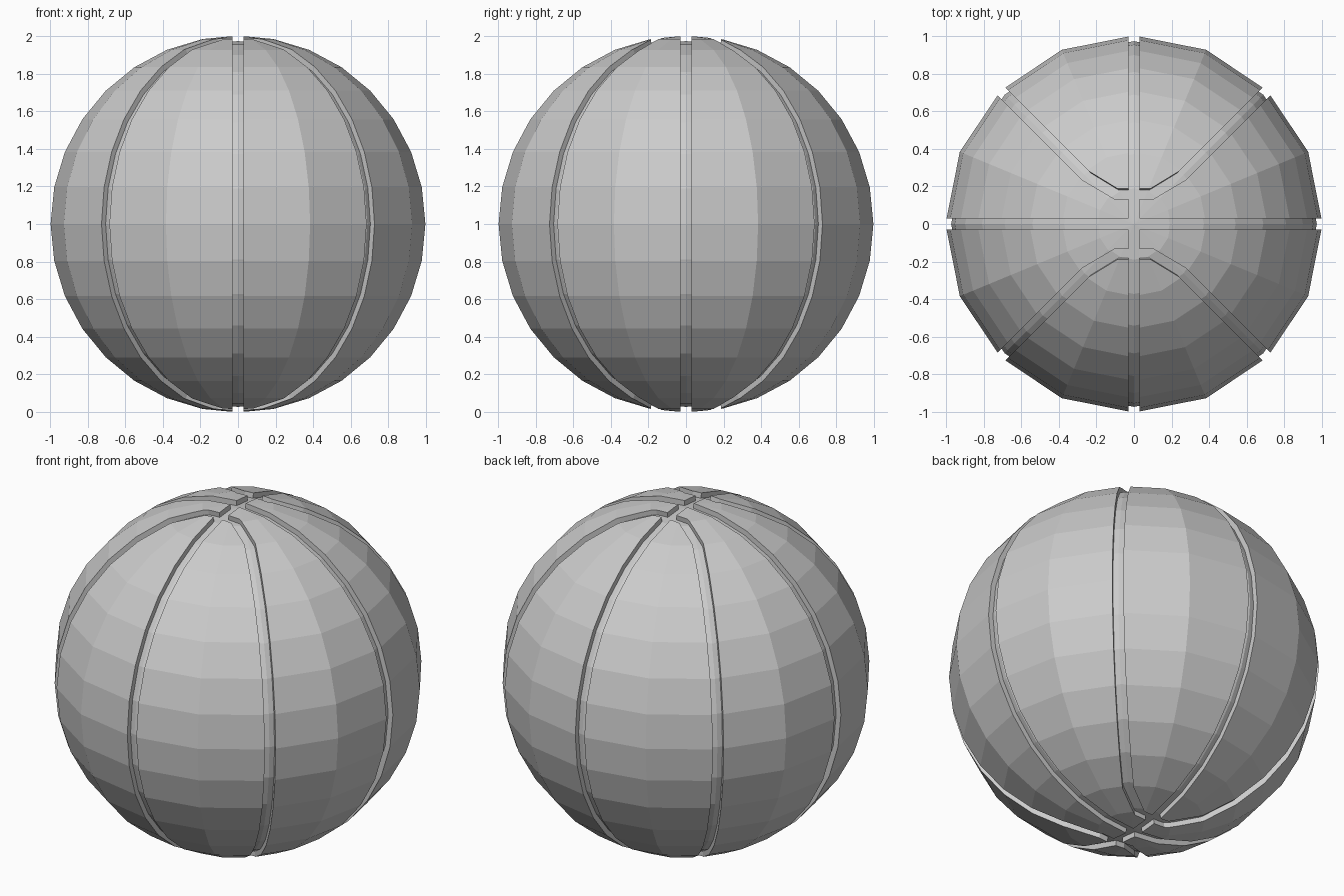
import bpy, bmesh
from mathutils import Vector

if "Cube" in bpy.data.objects:
    bpy.data.objects.remove(bpy.data.objects["Cube"])

HALF = 0.03      # half width of the straight seams
DEPTH = 0.97     # seam floor radius factor

# seam edges seen from the top in the +x +y quarter, as (slope, offset) lines y = m*x + c
OUTER = [(0, 0.188), (0.61, 0.135), (1, 0.042)]
INNER = [(0, 0.133), (0.59, 0.072), (1, -0.042)]


def height(lines, x):
    return max(m * x + c for m, c in lines)


def cut(bm, co, no, clear=False):
    bmesh.ops.bisect_plane(bm, geom=bm.verts[:] + bm.edges[:] + bm.faces[:],
                           dist=1e-5, plane_co=co, plane_no=no, clear_inner=clear)


def in_seam(f):
    c = f.calc_center_median()
    return (c.x < HALF or c.y < HALF
            or height(INNER, c.x) < c.y < height(OUTER, c.x))


# quarter of a low-poly sphere, cut along the seam edges
bm = bmesh.new()
bmesh.ops.create_uvsphere(bm, u_segments=16, v_segments=16, radius=1.004)
cut(bm, (0, 0, 0), (1, 0, 0), True)
cut(bm, (0, 0, 0), (0, 1, 0), True)
cut(bm, (HALF, 0, 0), (1, 0, 0))
cut(bm, (0, HALF, 0), (0, 1, 0))
for m, c in OUTER + INNER:
    cut(bm, (0, c, 0), Vector((-m, 1, 0)).normalized())

# sink the seams
seam = [f for f in bm.faces if in_seam(f)]
new = bmesh.ops.extrude_face_region(bm, geom=seam)["geom"]
for v in new:
    if isinstance(v, bmesh.types.BMVert):
        v.co *= DEPTH
old = [f for f in seam if f.is_valid]
if old:
    bmesh.ops.delete(bm, geom=old, context='FACES')

# remove walls lying on the mirror planes
walls = [f for f in bm.faces if any(all(abs(v.co[a]) < 1e-4 for v in f.verts) for a in (0, 1))]
if walls:
    bmesh.ops.delete(bm, geom=walls, context='FACES')
bmesh.ops.dissolve_limit(bm, angle_limit=0.005, verts=bm.verts[:], edges=bm.edges[:])
bmesh.ops.recalc_face_normals(bm, faces=bm.faces[:])
# make sure the faces point outwards
if sum(f.normal.dot(f.calc_center_median()) * f.calc_area() for f in bm.faces) < 0:
    bmesh.ops.reverse_faces(bm, faces=bm.faces[:])

mesh = bpy.data.meshes.new("ball")
bm.to_mesh(mesh)
bm.free()
ball = bpy.data.objects.new("ball", mesh)
bpy.context.collection.objects.link(ball)
ball.location.z = 1

# mirror the quarter to the whole ball
mod = ball.modifiers.new("mirror", 'MIRROR')
mod.use_axis = (True, True, False)
mod.use_clip = True
mod.merge_threshold = 0.0005
